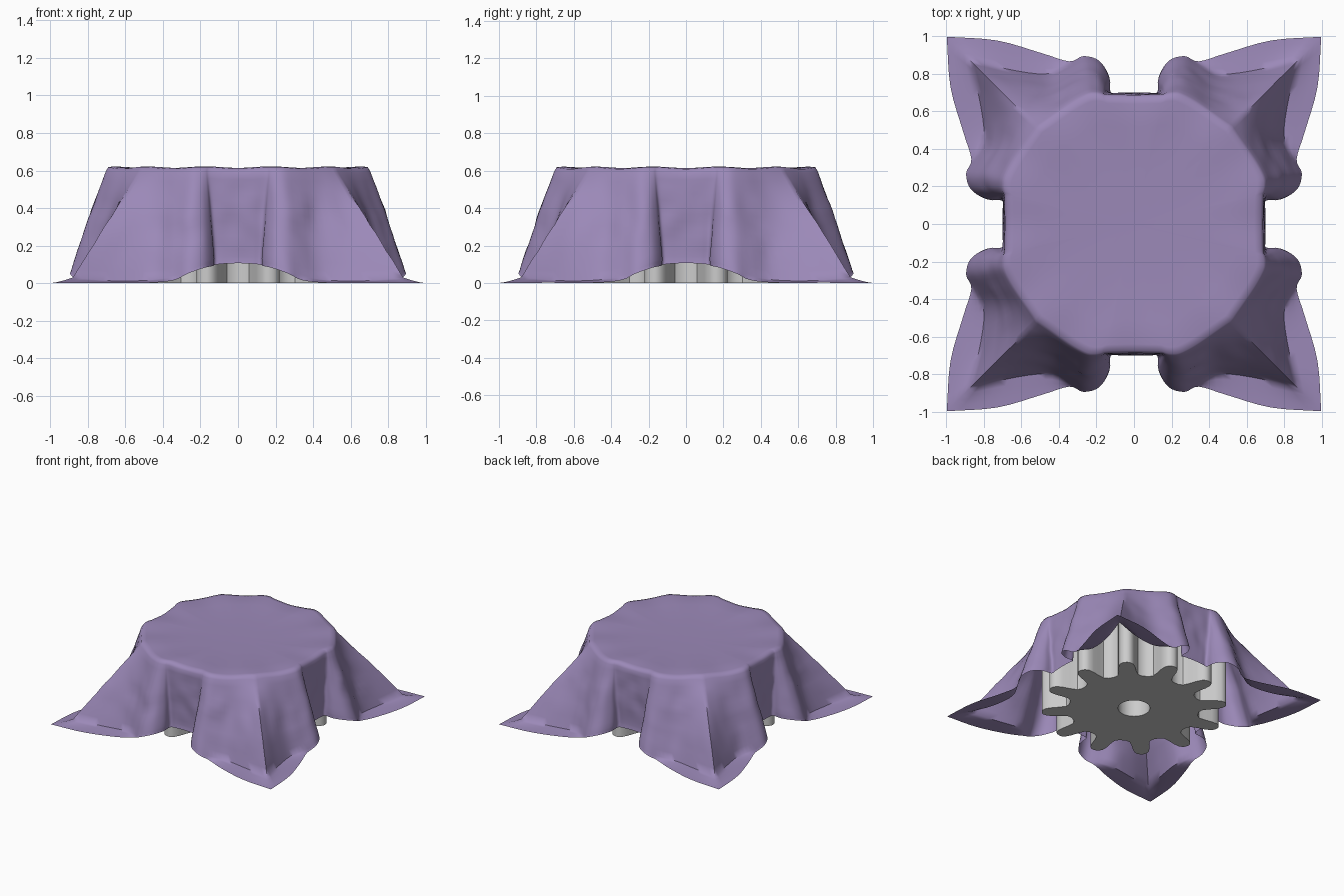
import bpy, bmesh, math
from mathutils import Vector, noise

if "Cube" in bpy.data.objects:
    bpy.data.objects.remove(bpy.data.objects["Cube"])

N = 4          # spline steps between control points

# One octant of the cloth, from the middle of a side to a corner fold
RIM = [(.688, 0, .59), (.69, .08, .59), (.692, .15, .595), (.70, .175, .595), (.705, .205, .595),
       (.70, .25, .595), (.665, .32, .59), (.615, .395, .59), (.565, .465, .595), (.525, .525, .59)]
FOOT = [(.695, 0, .14), (.695, .08, .14), (.70, .125, .14), (.775, .13, .13), (.855, .18, .115),
        (.885, .26, .08), (.848, .35, .04), (.80, .47, .016), (.825, .67, .012), (.88, .88, .03)]
HEM = [(.70, 0, .106), (.70, .08, .103), (.705, .125, .097), (.785, .132, .092), (.87, .185, .08),
       (.895, .27, .05), (.867, .345, .015), (.91, .49, .001), (.978, .73, .001), (.998, .998, 0)]


def spline(pts):
    """Smooth curve through pts: mirrored at the side middle, crisp at the corner."""
    p = [Vector(q) for q in pts]
    p = [Vector((p[1].x, -p[1].y, p[1].z))] + p + [p[-1] * 2 - p[-2]]
    out = []
    for i in range(1, len(p) - 2):
        a, b, c, d = p[i - 1:i + 3]
        for s in range(N):
            t = s / N
            out.append(.5 * (2 * b + (c - a) * t + (2 * a - 5 * b + 4 * c - d) * t * t
                             + (3 * b - a - 3 * c + d) * t ** 3))
    return out + [p[-2]]


def ring(octant):
    """Mirror an octant across y and turn it four times into a closed ring."""
    side = [Vector((v.x, -v.y, v.z)) for v in reversed(octant[1:])] + octant[:-1]
    out = []
    for k in range(4):
        c, s = [(1, 0), (0, 1), (-1, 0), (0, -1)][k]
        out += [Vector((v.x * c - v.y * s, v.x * s + v.y * c, v.z)) for v in side]
    return out


def finish(bm, name, angle):
    bmesh.ops.recalc_face_normals(bm, faces=bm.faces)
    me = bpy.data.meshes.new(name)
    bm.to_mesh(me)
    bm.free()
    ob = bpy.data.objects.new(name, me)
    bpy.context.collection.objects.link(ob)
    bpy.ops.object.select_all(action='DESELECT')
    ob.select_set(True)
    bpy.context.view_layer.objects.active = ob
    bpy.ops.object.shade_smooth_by_angle(angle=math.radians(angle))
    return ob


# Draped cloth: top disc, folded walls, then hem lying on the floor
rim, foot, hem = ring(spline(RIM)), ring(spline(FOOT)), ring(spline(HEM))
rows = []
for f, z in ((.2, .603), (.4, .604), (.6, .608), (.75, .613), (.93, .618), (.98, .614)):
    row = []
    for v in rim:
        wave = math.cos(12 * (math.atan2(v.y, v.x) - math.radians(15)))
        row.append(Vector((v.x * f, v.y * f, z + .006 * wave * f ** 6)))
    rows.append(row)
for i in range(13):
    t = i / 12
    row = []
    for a, b in zip(rim, foot):
        v = a.lerp(b, t)
        amp = .012 * math.sin(math.pi * t)          # light wrinkles
        out = Vector((v.x, v.y, 0)).normalized()
        row.append(v + out * amp * (.3 + noise.noise(v * 9)))
    rows.append(row)
for t in (.25, .5, .75, 1):
    rows.append([Vector((*a.lerp(b, t).xy, b.z + (a.z - b.z) * (1 - t) ** 1.4))
                 for a, b in zip(foot, hem)])

bm = bmesh.new()
grid = [[bm.verts.new(v) for v in row] for row in rows]
n = len(rim)
centre = bm.verts.new((0, 0, .602))
for j in range(n):
    k = (j + 1) % n
    bm.faces.new((centre, grid[0][j], grid[0][k]))
    for a, b in zip(grid, grid[1:]):
        bm.faces.new((a[j], b[j], b[k], a[k]))
cloth = finish(bm, "draped_cloth", 60)
mat = bpy.data.materials.new("purple_cloth")
mat.diffuse_color = (.33, .25, .48, 1)
mat.use_nodes = True
mat.node_tree.nodes["Principled BSDF"].inputs["Base Color"].default_value = mat.diffuse_color
cloth.data.materials.append(mat)

# Gear with twelve slim rounded teeth and a round bore
TOOTH = [(.49, -12), (.51, -8.5), (.56, -6.8), (.62, -5.8), (.665, -4.5), (.688, -2.7), (.695, -1)]
TOOTH += [(r, -a) for r, a in reversed(TOOTH)]
outer, bore = [], []
for k in range(12):
    for r, a in TOOTH:
        t = math.radians(15 + 30 * k + a)
        outer.append((r * math.cos(t), r * math.sin(t)))
        bore.append((.12 * math.cos(t), .12 * math.sin(t)))
bm = bmesh.new()
loops = [[bm.verts.new((x, y, z)) for x, y in pts]
         for pts, z in ((bore, 0), (outer, 0), (outer, .59), (bore, .59))]
n = len(outer)
for i in range(4):
    a, b = loops[i], loops[(i + 1) % 4]
    for j in range(n):
        k = (j + 1) % n
        bm.faces.new((a[j], a[k], b[k], b[j]))
finish(bm, "gear", 35)
